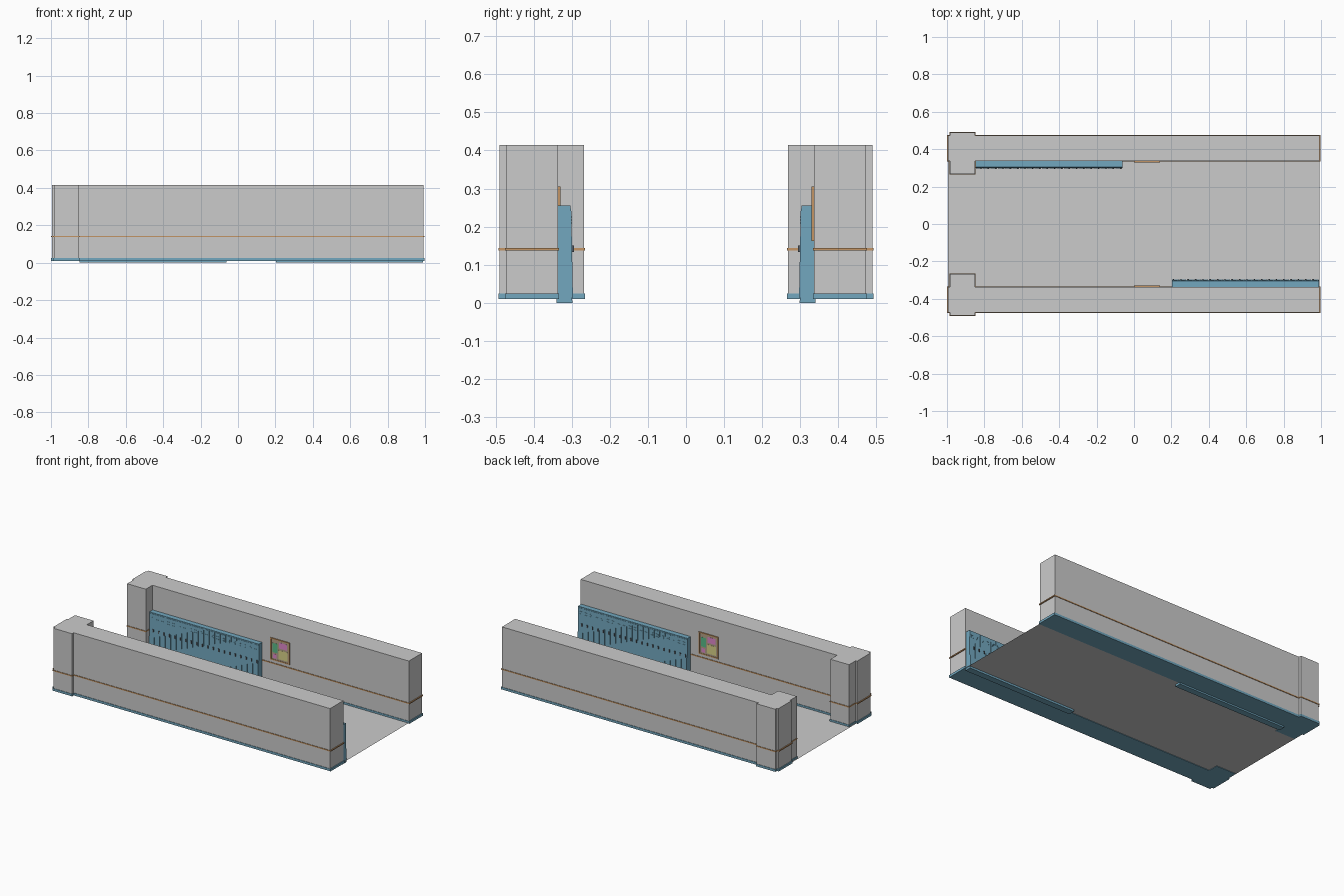
import bpy, bmesh

if "Cube" in bpy.data.objects:
    bpy.data.objects.remove(bpy.data.objects["Cube"])

def material(name, rgb):
    m = bpy.data.materials.new(name)
    m.diffuse_color = (*rgb, 1)
    m.use_nodes = True
    m.node_tree.nodes["Principled BSDF"].inputs["Base Color"].default_value = m.diffuse_color
    return m

BLUE = material("blue paint", (0.17, 0.39, 0.52))
DARK = material("dark metal", (0.10, 0.12, 0.14))
ORANGE = material("orange wood", (0.55, 0.30, 0.13))
CORK = material("cork", (0.45, 0.36, 0.25))
GREEN = material("green paper", (0.10, 0.50, 0.25))
PINK = material("pink paper", (0.75, 0.25, 0.60))
YELLOW = material("yellow paper", (0.70, 0.65, 0.25))

def finish(name, bm, mat=None):
    bmesh.ops.recalc_face_normals(bm, faces=bm.faces)
    me = bpy.data.meshes.new(name)
    bm.to_mesh(me)
    bm.free()
    ob = bpy.data.objects.new(name, me)
    bpy.context.collection.objects.link(ob)
    if mat:
        me.materials.append(mat)
    return ob

def prism(bm, pts, vec):
    f = bm.faces.new([bm.verts.new(p) for p in pts])
    ext = bmesh.ops.extrude_face_region(bm, geom=[f])["geom"]
    bmesh.ops.translate(bm, vec=vec, verts=[v for v in ext if isinstance(v, bmesh.types.BMVert)])

def add_box(bm, x0, x1, y0, y1, z0, z1):
    prism(bm, [(x0, y0, z0), (x1, y0, z0), (x1, y1, z0), (x0, y1, z0)], (0, 0, z1 - z0))

def wall_layer(name, s, z0, z1, dx=0.0, dy=0.0, mat=None):
    """Wall plan with its end pillar; s is the side, dx and dy grow the outline."""
    wi, wo, pi, po = 0.336 - dy, 0.472 + dy, 0.268 - dy, 0.489 + dy
    xa, xb, xc, xd = -0.994 - dx, -0.984 - dy, -0.85 + dy, 0.992 + dx
    plan = [(xa, wi), (xb, wi), (xb, pi), (xc, pi), (xc, wi), (xd, wi),
            (xd, wo), (xc, wo), (xc, po), (xb, po), (xb, wo), (xa, wo)]
    bm = bmesh.new()
    prism(bm, [(x, s * y, z0) for x, y in plan], (0, 0, z1 - z0))
    return finish(name, bm, mat)

# Walls with baseboard and chair rail
for side, s in (("back", 1), ("front", -1)):
    wall_layer(side + "_wall", s, 0.012, 0.415)
    wall_layer(side + "_baseboard", s, 0.01, 0.025, 0.006, 0.003, BLUE)
    wall_layer(side + "_chair_rail", s, 0.137, 0.144, 0.006, 0.003, ORANGE)

# Floor sheet
bm = bmesh.new()
bm.faces.new([bm.verts.new(p) for p in
              ((-0.994, -0.34, 0.013), (0.992, -0.34, 0.013), (0.992, 0.34, 0.013), (-0.994, 0.34, 0.013))])
finish("floor", bm)

# Locker bank: leaning body, raised doors, vents and handles
parts = []
X0, X1, N = -0.848, -0.062, 20
W = (X1 - X0) / N
def front(z):
    return 0.2985 + 0.005 * z / 0.255
bm = bmesh.new()
prism(bm, [(X0, 0.34, 0), (X0, front(0), 0), (X0, front(0.255), 0.255), (X0, 0.338, 0.255)], (X1 - X0, 0, 0))
parts.append(finish("locker_body", bm, BLUE))
doors, vents, handles = bmesh.new(), bmesh.new(), bmesh.new()
for i in range(N):
    a = X0 + i * W
    z0, z1 = 0.014, 0.248
    prism(doors, [(a + 0.002, front(z0) + 0.001, z0), (a + 0.002, front(z0) - 0.002, z0),
                  (a + 0.002, front(z1) - 0.002, z1), (a + 0.002, front(z1) + 0.001, z1)], (W - 0.004, 0, 0))
    for z in (0.208, 0.216, 0.224):
        add_box(vents, a + 0.011, a + W - 0.011, front(z) - 0.003, front(z), z, z + 0.003)
    add_box(handles, a + W - 0.013, a + W - 0.006, front(0.14) - 0.007, front(0.14), 0.133, 0.151)
parts += [finish("locker_doors", doors, BLUE), finish("locker_vents", vents, BLUE),
          finish("locker_handles", handles, DARK)]

# Notice board: cork, frame and pinned papers
def box(name, mat, *dims):
    bm = bmesh.new()
    add_box(bm, *dims)
    return finish(name, bm, mat)
parts.append(box("board_cork", CORK, 0.004, 0.136, 0.332, 0.338, 0.167, 0.301))
bm = bmesh.new()
for d in ((0, 0.14, 0.163, 0.170), (0, 0.14, 0.298, 0.305), (0, 0.007, 0.170, 0.298), (0.133, 0.14, 0.170, 0.298)):
    add_box(bm, d[0], d[1], 0.330, 0.338, d[2], d[3])
parts.append(finish("board_frame", bm, ORANGE))
for name, mat, x0, x1, z0, z1 in (
        ("green_paper", GREEN, 0.015, 0.052, 0.215, 0.275), ("pink_paper", PINK, 0.062, 0.120, 0.250, 0.288),
        ("yellow_paper", YELLOW, 0.060, 0.122, 0.180, 0.238), ("small_pink_paper", PINK, 0.018, 0.045, 0.178, 0.205)):
    parts.append(box(name, mat, x0, x1, 0.3312, 0.333, z0, z1))

# Same lockers and board turned around for the opposite wall
for ob in parts:
    c = bpy.data.objects.new("front_" + ob.name, ob.data)
    bpy.context.collection.objects.link(c)
    c.rotation_euler.z = 3.14159265
    c.location.x = 0.14
    ob.name = "back_" + ob.name
